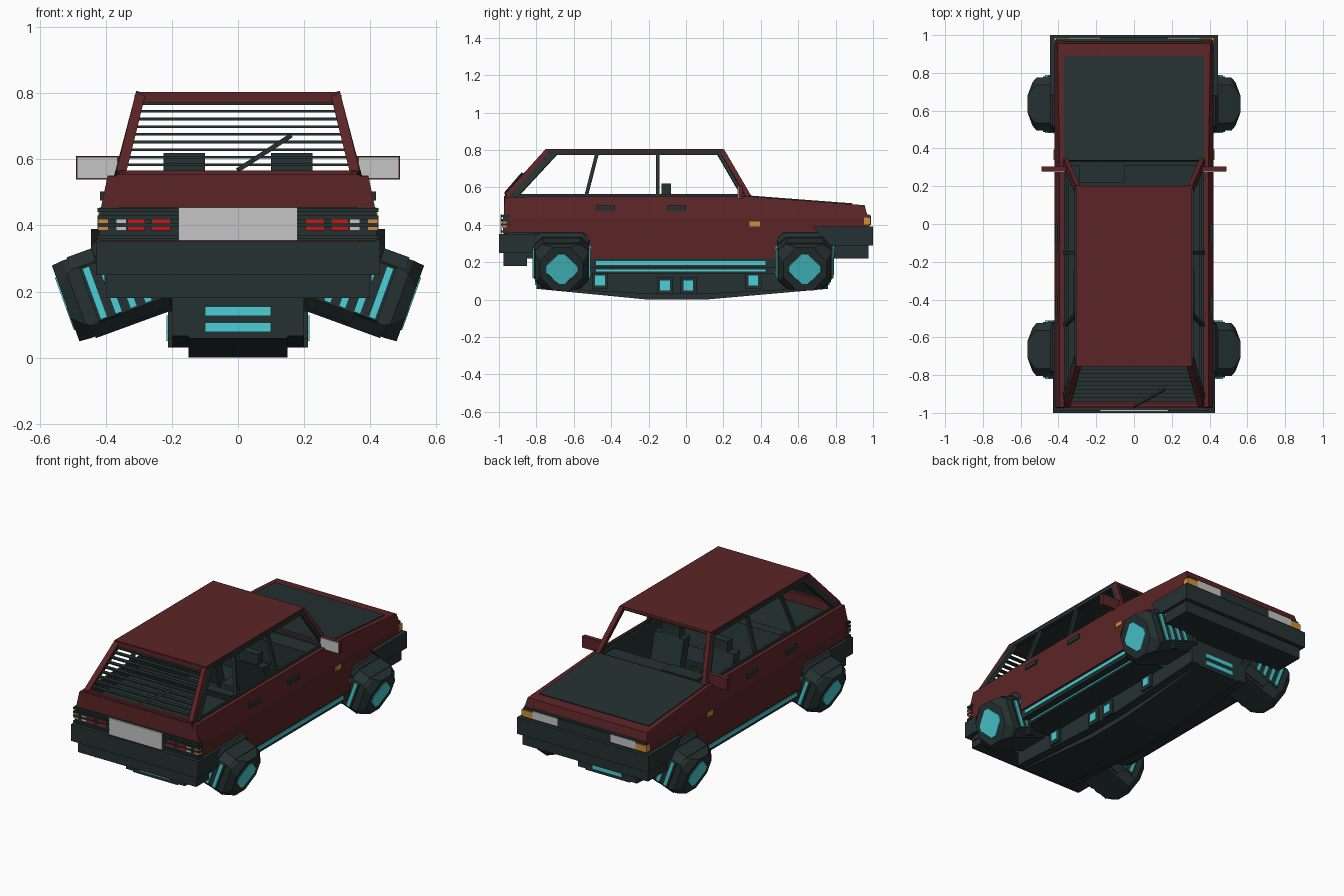
import bpy, bmesh, math
from mathutils import Vector


def material(name, r, g, b):
    m = bpy.data.materials.new(name)
    m.diffuse_color = (r, g, b, 1)
    return m


RED = material("maroon paint", 0.105, 0.018, 0.019)
DARK = material("dark trim", 0.019, 0.031, 0.031)
CYAN = material("cyan glow", 0.07, 0.62, 0.66)
GREY = material("pale grey", 0.56, 0.56, 0.56)
TAIL = material("tail red", 0.6, 0.006, 0.006)
AMBER = material("amber", 0.66, 0.27, 0.04)


def loft(name, rings, mat, mirror=False):
    """Skin equal rings of points and cap both ends."""
    bm = bmesh.new()
    rows = [[bm.verts.new(p) for p in ring] for ring in rings]
    n = len(rows[0])
    for a, b in zip(rows, rows[1:]):
        for i in range(n):
            bm.faces.new((a[i], a[(i + 1) % n], b[(i + 1) % n], b[i]))
    bm.faces.new(rows[0][::-1])
    bm.faces.new(rows[-1])
    bmesh.ops.recalc_face_normals(bm, faces=bm.faces[:])
    me = bpy.data.meshes.new(name)
    bm.to_mesh(me)
    bm.free()
    me.materials.append(mat)
    ob = bpy.data.objects.new(name, me)
    bpy.context.collection.objects.link(ob)
    if mirror:
        mod = ob.modifiers.new("mirror", 'MIRROR')
        mod.use_mirror_merge = False
    return ob


def prism(name, profile, x0, x1, mat, mirror=False):
    """Extrude a (y, z) profile across x; x0 and x1 may depend on z."""
    f0 = x0 if callable(x0) else lambda z: x0
    f1 = x1 if callable(x1) else lambda z: x1
    return loft(name, [[(f(z), y, z) for y, z in profile] for f in (f0, f1)], mat, mirror)


def box(name, x, y, z, mat, mirror=False):
    return prism(name, [(y[0], z[0]), (y[1], z[0]), (y[1], z[1]), (y[0], z[1])],
                 x[0], x[1], mat, mirror)


def bar(name, p, q, w, t, mat, mirror=False):
    p, q = Vector(p), Vector(q)
    d = (q - p).normalized()
    s = d.cross(Vector((0, 1, 0)) if abs(d.y) < 0.9 else Vector((0, 0, 1))).normalized()
    u = d.cross(s)
    ring = [s * (i * w / 2) + u * (j * t / 2) for i, j in ((-1, -1), (1, -1), (1, 1), (-1, 1))]
    return loft(name, [[c + r for r in ring] for c in (p, q)], mat, mirror)


# Body sides, hood block and tail panel
def flank(z):
    return 0.42 - 0.025 * (z - 0.43) / 0.12


prism("upper_body_side", [(-0.975, 0.43), (-0.97, 0.55), (0.335, 0.552), (0.955, 0.505), (0.975, 0.43)],
      0.36, flank, RED, True)
prism("lower_body_side", [(-0.97, 0.36), (-0.975, 0.43), (0.975, 0.43), (0.98, 0.38), (0.7, 0.38),
                          (0.7, 0.22), (-0.72, 0.22), (-0.72, 0.36)], 0.36, 0.42, RED, True)
prism("hood", [(0.33, 0.4), (0.335, 0.552), (0.955, 0.505), (0.98, 0.38)], -0.36, 0.36, RED)
prism("hood_panel", [(0.335, 0.55), (0.335, 0.557), (0.89, 0.515), (0.89, 0.508)], -0.37, 0.37, DARK)
box("tail_panel", (-0.37, 0.37), (-0.973, -0.93), (0.35, 0.555), RED)
box("floor", (-0.405, 0.405), (-0.95, 0.95), (0.22, 0.25), DARK)
box("engine_bay_wall", (-0.36, 0.36), (0.31, 0.33), (0.23, 0.545), DARK)

# Bumpers
box("rear_bumper", (-0.43, 0.43), (-1, -0.79), (0.25, 0.352), DARK)
box("rear_bumper_chin", (-0.40, 0.40), (-0.975, -0.85), (0.18, 0.25), DARK)
prism("front_bumper", [(0.68, 0.39), (1, 0.39), (1, 0.29), (0.76, 0.29)], -0.445, 0.445, DARK)
box("front_bumper_chin", (-0.425, 0.425), (0.79, 0.975), (0.22, 0.29), DARK)

# Nose lights
box("grille", (-0.412, 0.412), (0.95, 0.982), (0.392, 0.455), DARK)
box("grille_bar", (-0.18, 0.18), (0.98, 0.988), (0.40, 0.45), DARK)
box("headlight", (0.18, 0.35), (0.98, 0.987), (0.402, 0.448), GREY, True)
box("front_indicator", (0.35, 0.423), (0.952, 0.987), (0.402, 0.44), AMBER, True)
box("side_marker", (0.418, 0.425), (0.34, 0.395), (0.39, 0.418), AMBER, True)

# Tail lights behind slats, with blank plate
box("tail_backing", (-0.42, 0.42), (-0.978, -0.95), (0.355, 0.455), DARK)
for z in (0.365, 0.402, 0.424, 0.447):
    box("tail_slat", (-0.426, 0.426), (-0.988, -0.945), (z - 0.006, z + 0.006), DARK)
for z in (0.391, 0.413):
    for x0, x1, m in ((0.205, 0.262, TAIL), (0.282, 0.335, TAIL), (0.338, 0.37, GREY), (0.392, 0.424, AMBER)):
        box("tail_light", (x0, x1), (-0.984, -0.96), (z - 0.006, z + 0.006), m, True)
box("blank_plate", (-0.18, 0.18), (-0.993, -0.985), (0.354, 0.455), GREY)

# Door handles and mirrors
for y in (-0.43, -0.05):
    box("door_handle", (0.40, 0.418), (y - 0.05, y + 0.05), (0.475, 0.503), DARK, True)
box("mirror_housing", (0.36, 0.49), (0.28, 0.305), (0.54, 0.61), RED, True)
box("mirror_glass", (0.365, 0.488), (0.275, 0.28), (0.542, 0.608), GREY, True)

# Roof and open window frames
box("roof", (-0.308, 0.308), (-0.752, 0.2), (0.788, 0.805), RED)
box("roof_lining", (-0.295, 0.295), (-0.74, 0.19), (0.78, 0.788), DARK)
bar("roof_rail", (0.301, -0.74, 0.784), (0.301, 0.19, 0.784), 0.026, 0.022, DARK, True)
bar("window_sill", (0.364, -0.95, 0.555), (0.364, 0.32, 0.555), 0.012, 0.02, DARK, True)
bar("front_pillar", (0.298, 0.192, 0.795), (0.362, 0.335, 0.55), 0.026, 0.026, RED, True)
bar("front_pillar_trim", (0.302, 0.172, 0.785), (0.364, 0.308, 0.55), 0.02, 0.018, DARK, True)
bar("rear_pillar", (0.296, -0.738, 0.795), (0.356, -0.957, 0.553), 0.03, 0.028, RED, True)
bar("rear_pillar_trim", (0.302, -0.705, 0.785), (0.364, -0.918, 0.555), 0.02, 0.035, DARK, True)
bar("middle_pillar", (0.303, -0.152, 0.785), (0.364, -0.152, 0.55), 0.02, 0.018, DARK, True)
bar("quarter_pillar", (0.303, -0.475, 0.785), (0.364, -0.535, 0.55), 0.02, 0.018, DARK, True)
bar("rear_window_header", (-0.3, -0.745, 0.787), (0.3, -0.745, 0.787), 0.03, 0.02, RED)
bar("rear_window_base", (-0.36, -0.957, 0.557), (0.36, -0.957, 0.557), 0.02, 0.02, RED)

# Rear window louvres and wiper
for i in range(9):
    t = (i + 0.7) / 9.5
    y, z, w = -0.75 - 0.205 * t, 0.785 - 0.22 * t, 0.288 + 0.06 * t
    box("louvre", (-w, w), (y - 0.004, y + 0.02), (z - 0.004, z + 0.004), DARK)
bar("rear_wiper", (0, -0.965, 0.568), (0.16, -0.875, 0.672), 0.014, 0.012, DARK)

# Cabin
box("door_lining", (0.345, 0.362), (-0.94, 0.32), (0.24, 0.548), DARK, True)
box("parcel_shelf", (-0.35, 0.35), (-0.94, -0.5), (0.48, 0.50), DARK)
box("dashboard", (-0.35, 0.35), (0.2, 0.335), (0.40, 0.535), DARK)
box("instrument_hood", (-0.29, -0.05), (0.22, 0.31), (0.53, 0.552), DARK)
box("centre_console", (-0.05, 0.05), (-0.1, 0.22), (0.25, 0.36), DARK)
box("front_seat_cushion", (0.07, 0.27), (-0.12, 0.14), (0.25, 0.34), DARK, True)
prism("front_seat_back", [(-0.08, 0.32), (-0.02, 0.32), (-0.08, 0.555), (-0.14, 0.555)], 0.07, 0.27, DARK, True)
box("front_headrest", (0.1, 0.225), (-0.13, -0.08), (0.55, 0.62), DARK, True)
box("rear_bench", (-0.32, 0.32), (-0.46, -0.25), (0.25, 0.34), DARK)
prism("rear_bench_back", [(-0.46, 0.3), (-0.4, 0.3), (-0.46, 0.54), (-0.52, 0.54)], -0.32, 0.32, DARK)
hub = Vector((-0.17, 0.16, 0.48))
rim = [hub + Vector((0.065 * math.cos(k * math.pi / 4), -0.02 * math.sin(k * math.pi / 4),
                     0.06 * math.sin(k * math.pi / 4))) for k in range(8)]
for k in range(8):
    bar("steering_rim", rim[k], rim[(k + 1) % 8], 0.012, 0.012, DARK)
bar("steering_column", hub, hub + Vector((0, 0.08, -0.03)), 0.03, 0.03, DARK)

# Sills with glow strips
box("sill", (-0.412, 0.412), (-0.53, 0.5), (0.168, 0.222), DARK)
box("sill_glow", (0.41, 0.419), (-0.48, 0.425), (0.186, 0.208), CYAN, True)
box("lower_sill", (-0.37, 0.37), (-0.53, 0.5), (0.14, 0.17), DARK)
box("lower_sill_glow", (0.368, 0.376), (-0.48, 0.425), (0.15, 0.16), CYAN, True)

# Keel with side and end lights
prism("keel", [(-0.8, 0.065), (-0.2, 0.03), (0.1, 0.03), (0.76, 0.065), (0.76, 0.225), (-0.8, 0.225)],
      -0.2, 0.2, DARK)
prism("keel_plate", [(-0.8, 0.058), (-0.2, 0), (0.1, 0), (0.76, 0.058), (0.76, 0.09), (-0.8, 0.09)],
      -0.15, 0.15, DARK)
for y, z in ((-0.46, 0.102), (-0.112, 0.076), (0.012, 0.076), (0.36, 0.102)):
    box("keel_lamp_frame", (0.195, 0.212), (y - 0.043, y + 0.043), (z - 0.045, z + 0.045), DARK, True)
    box("keel_lamp", (0.21, 0.217), (y - 0.026, y + 0.026), (z - 0.026, z + 0.026), CYAN, True)
for y0, y1 in ((-0.808, -0.798), (0.758, 0.768)):
    for z in (0.092, 0.14):
        box("keel_end_lamp", (-0.1, 0.1), (y0, y1), (z - 0.014, z + 0.014), CYAN)

# Four tilted hover pods in place of wheels
TILT = math.radians(20)
CA, SA = math.cos(TILT), math.sin(TILT)


def octagon(a, yc, w, h, cw, ch, lift=0):
    """Eight-sided section at distance a along the pod axis, tilted outward and down."""
    pts = [(w, -ch), (w, ch), (cw, h), (-cw, h), (-w, ch), (-w, -ch), (-cw, -h), (cw, -h)]
    return [(0.522 + a * CA + (u + lift) * SA, yc + y, 0.164 - a * SA + (u + lift) * CA) for y, u in pts]


for yc in (-0.665, 0.635):
    loft("pod_housing", [octagon(-0.34, yc, 0.14, 0.13, 0.1, 0.09),
                         octagon(-0.05, yc, 0.14, 0.13, 0.1, 0.09)], DARK, True)
    loft("pod_fender", [octagon(-0.3, yc, 0.15, 0.135, 0.115, 0.1, 0.014),
                        octagon(-0.15, yc, 0.15, 0.135, 0.115, 0.1, 0.014),
                        octagon(-0.13, yc, 0.14, 0.125, 0.1, 0.09, 0.01)], DARK, True)
    loft("pod_rim", [octagon(-0.052, yc, 0.14, 0.125, 0.1, 0.09),
                     octagon(-0.035, yc, 0.14, 0.125, 0.09, 0.08),
                     octagon(0, yc, 0.115, 0.122, 0.045, 0.045)], DARK, True)
    loft("pod_lens", [octagon(-0.005, yc, 0.088, 0.088, 0.018, 0.018),
                      octagon(0.004, yc, 0.084, 0.084, 0.016, 0.016)], CYAN, True)
    for a in (-0.094, -0.142, -0.19, -0.238):
        for s in (-1, 1):
            c = [(0.522 + a * CA + u * SA, yc + s * 0.15, 0.164 - a * SA + u * CA) for u in (-0.082, 0.082)]
            bar("pod_glow_strip", c[0], c[1], 0.022, 0.009 if a > -0.12 else 0.012, CYAN, True)
    # strip beds under the glow strips
    loft("pod_strip_bed", [octagon(-0.26, yc, 0.147, 0.1, 0.12, 0.085),
                           octagon(-0.075, yc, 0.147, 0.1, 0.12, 0.085)], DARK, True)
